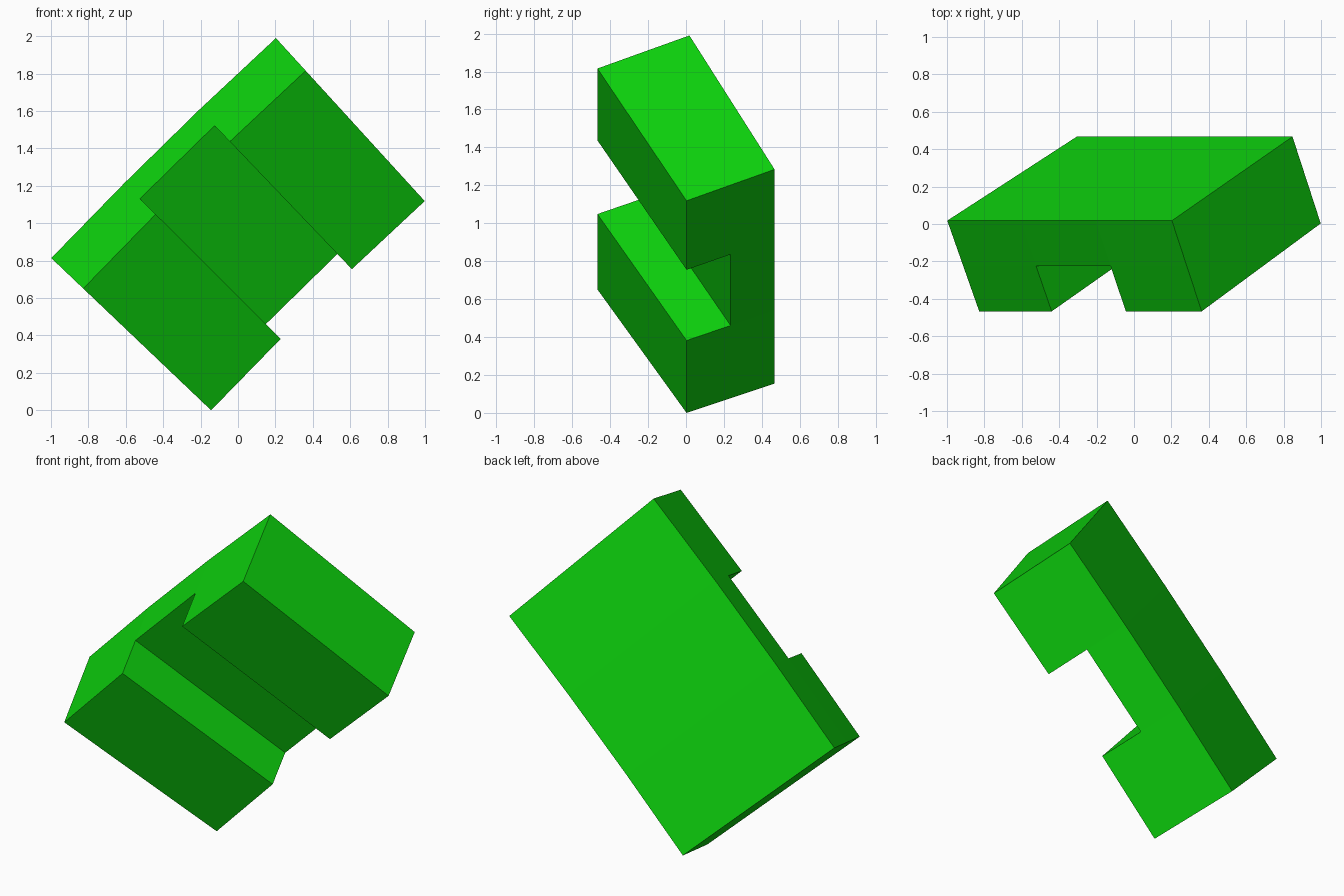
import bpy
import bmesh
import math

cube = bpy.data.objects.get("Cube")
if cube:
    bpy.data.objects.remove(cube, do_unlink=True)

# One flat green
green = bpy.data.materials.new("bright green")
green.use_nodes = True
colour = (0.004, 0.65, 0.004, 1.0)
green.diffuse_color = colour
green.node_tree.nodes["Principled BSDF"].inputs["Base Color"].default_value = colour

# The block is a four degree slice of a big tilted ring, swept about a y axis
RADIUS = 23.85
SWEEP = math.radians(4.0)
MID = math.radians(-45.6)          # direction from the block to the ring centre
SEGMENTS = 3                       # end, grooved middle, end
reach = RADIUS * math.cos(SWEEP / 2)
CX = -0.235 + reach * math.cos(MID)
CZ = 1.2375 + reach * math.sin(MID)

# Cross-section (radial offset, y): front top, front bottom, groove bottom,
# back bottom, back top, groove top
PROFILE = [(0.0, -0.467), (-0.944, 0.003), (-0.832, 0.235),
           (-0.72, 0.467), (0.236, 0.018), (0.118, -0.225)]


def ring_point(offset, y, t):
    a = MID + SWEEP * (0.5 - t)
    r = RADIUS + offset
    return (CX - r * math.cos(a), y, CZ - r * math.sin(a))


bm = bmesh.new()
rows = [[bm.verts.new(ring_point(o, y, i / SEGMENTS)) for o, y in PROFILE]
        for i in range(SEGMENTS + 1)]

# Skin each segment; the middle one leaves out the front half
for i in range(SEGMENTS):
    loop = [2, 3, 4, 5] if i == 1 else [0, 1, 2, 3, 4, 5]
    for a, b in zip(loop, loop[1:] + loop[:1]):
        bm.faces.new((rows[i][a], rows[i][b], rows[i + 1][b], rows[i + 1][a]))

# End caps and the two groove walls
for row in (rows[0], rows[-1]):
    bm.faces.new(row)
for row in rows[1:-1]:
    bm.faces.new([row[k] for k in (0, 1, 2, 5)])
bmesh.ops.recalc_face_normals(bm, faces=bm.faces)

mesh = bpy.data.meshes.new("grooved_block")
bm.to_mesh(mesh)
bm.free()
mesh.materials.append(green)
block = bpy.data.objects.new("grooved_block", mesh)
bpy.context.collection.objects.link(block)

# Stand on the ground, centred
coords = [v.co.copy() for v in mesh.vertices]
lo = [min(c[k] for c in coords) for k in range(3)]
hi = [max(c[k] for c in coords) for k in range(3)]
for v in mesh.vertices:
    v.co.x -= (lo[0] + hi[0]) / 2
    v.co.y -= (lo[1] + hi[1]) / 2
    v.co.z -= lo[2]
